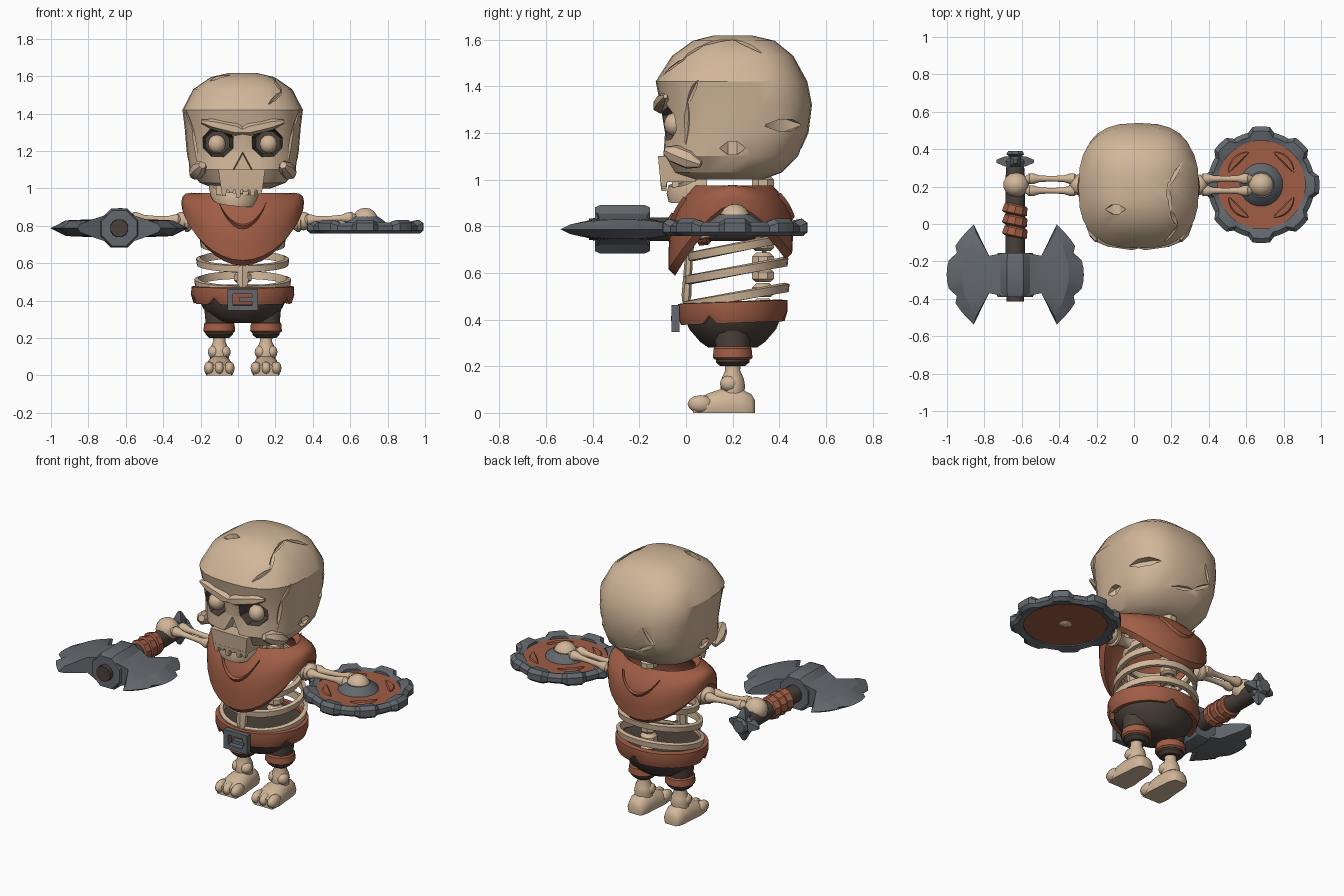
import bpy, bmesh
from math import sin, cos, pi, radians
from mathutils import Vector
from mathutils.bvhtree import BVHTree

if "Cube" in bpy.data.objects:
    bpy.data.objects.remove(bpy.data.objects["Cube"])


def material(name, rgb):
    m = bpy.data.materials.new(name)
    m.use_nodes = True
    m.diffuse_color = (*rgb, 1)
    m.node_tree.nodes["Principled BSDF"].inputs["Base Color"].default_value = (*rgb, 1)
    return m


BONE = material("bone", (.64, .47, .32))
LEATHER = material("red leather", (.35, .11, .06))
DARK = material("dark cloth", (.07, .053, .042))
METAL = material("iron", (.125, .14, .155))
MX, MY = .025, .2      # body axis


def select(ob):
    bpy.ops.object.select_all(action='DESELECT')
    ob.select_set(True)
    bpy.context.view_layer.objects.active = ob


def smooth(ob, angle=35):
    select(ob)
    bpy.ops.object.shade_smooth_by_angle(angle=radians(angle))


def finish(name, bm, mat, angle=35):
    bmesh.ops.recalc_face_normals(bm, faces=bm.faces)
    me = bpy.data.meshes.new(name)
    bm.to_mesh(me)
    bm.free()
    me.materials.append(mat)
    ob = bpy.data.objects.new(name, me)
    bpy.context.collection.objects.link(ob)
    smooth(ob, angle)
    return ob


def loft(name, rows, mat, closed=False, angle=35):
    """Skin a list of closed loops; cap the ends unless the rows close up."""
    bm = bmesh.new()
    vs = [[bm.verts.new(p) for p in row] for row in rows]
    n = len(rows[0])
    for i in range(len(vs) if closed else len(vs) - 1):
        a, b = vs[i], vs[(i + 1) % len(vs)]
        for j in range(n):
            k = (j + 1) % n
            bm.faces.new((a[j], a[k], b[k], b[j]))
    if not closed:
        bm.faces.new(vs[0])
        bm.faces.new(vs[-1])
    return finish(name, bm, mat, angle)


def lathe(name, a, b, profile, mat, n=12, sx=1, sy=1, angle=35):
    """Profile of (radius, fraction of the way from a to b)."""
    a, b = Vector(a), Vector(b)
    q = (b - a).to_track_quat('Z', 'Y')
    turn = [2 * pi * (i + .5) / n for i in range(n)]
    rows = [[a.lerp(b, h) + q @ Vector((r * sx * cos(t), r * sy * sin(t), 0)) for t in turn]
            for r, h in profile]
    return loft(name, rows, mat, angle=angle)


def ball(name, c, r, mat, seg=14):
    bm = bmesh.new()
    bmesh.ops.create_uvsphere(bm, u_segments=seg, v_segments=seg // 2 + 1, radius=1)
    bmesh.ops.scale(bm, vec=r, verts=bm.verts)
    bmesh.ops.translate(bm, vec=c, verts=bm.verts)
    return finish(name, bm, mat, 60)


def box(name, c, size, mat, taper=1):
    rows = [[(c[0] + sx * size[0] / 2 * f, c[1] + sy * size[1] / 2 * f, c[2] + h * size[2] / 2)
             for sx, sy in ((-1, -1), (1, -1), (1, 1), (-1, 1))] for h, f in ((-1, taper), (1, 1))]
    return loft(name, rows, mat)


def bone(name, a, b, r, knob):
    return lathe(name, a, b, [(knob * .4, -.05), (knob, .04), (knob, .12), (r, .25), (r * .85, .5),
                              (r, .75), (knob, .88), (knob, .96), (knob * .4, 1.05)], BONE)


def band(name, rx, ry, section, mat, n=32, lift=lambda t, z: 0, cy=MY):
    """Elliptic ring; section is a loop of (outward offset, z)."""
    rows = [[(MX + (rx + o) * cos(t), cy + (ry + o) * sin(t), z + lift(t, z)) for o, z in section]
            for t in (2 * pi * i / n for i in range(n))]
    return loft(name, rows, mat, closed=True)


# Skull
def oval(hw, yf, yb, z, n=28, e=.75):
    out = []
    for i in range(n):
        c, s = cos(2 * pi * i / n), sin(2 * pi * i / n)
        out.append(Vector((MX + hw * abs(c) ** e * (1 if c > 0 else -1),
                           (yf + yb) / 2 + (yb - yf) / 2 * abs(s) ** e * (1 if s > 0 else -1), z)))
    return out


levels = [(.15, .02, .33, 1.0), (.23, -.06, .41, 1.03), (.285, -.1, .48, 1.1), (.3, -.09, .525, 1.2),
          (.31, -.11, .54, 1.32), (.322, -.13, .52, 1.42), (.265, -.06, .46, 1.53),
          (.17, .03, .38, 1.595), (.07, .12, .28, 1.618)]
skull = loft("skull", [oval(*l) for l in levels], BONE)
skull.data.materials.append(DARK)
surface = BVHTree.FromPolygons([v.co for v in skull.data.vertices],
                               [p.vertices for p in skull.data.polygons])


def cut(cutter, slot=0):
    cutter.data.materials.clear()
    for m in (BONE, DARK):
        cutter.data.materials.append(m)
    for p in cutter.data.polygons:
        p.material_index = slot
    select(skull)
    mod = skull.modifiers.new("cut", 'BOOLEAN')
    mod.operation, mod.solver, mod.object = 'DIFFERENCE', 'EXACT', cutter
    bpy.ops.object.modifier_apply(modifier=mod.name)
    bpy.data.objects.remove(cutter)


def groove(points, w):
    hits = [surface.find_nearest(Vector(p))[0] for p in points]
    for a, b in zip(hits, hits[1:]):
        cut(lathe("cutter", a, b, [(.001, -.08), (w, .3), (w, .7), (.001, 1.08)], BONE, n=4))


for s in (-1, 1):
    x = MX + s * .135
    cut(lathe("cutter", (x, -.25, 1.245), (x, .04, 1.245), [(.1, 0), (.095, .45), (.07, 1)],
              BONE, n=8, sy=.92), 1)
    groove([(MX + s * .3, .05, 1.42), (MX + s * .3, -.01, 1.32), (MX + s * .3, -.03, 1.16)], .014)
    groove([(MX + s * .32, .15, 1.13), (MX + s * .32, .25, 1.13)], .04)
cut(loft("cutter", [[(MX - .07 * f, y, 1.08), (MX + .07 * f, y, 1.08), (MX, y, 1.08 + .13 * f)]
                    for y, f in ((-.25, 1.1), (-.03, .8))], BONE))
groove([(.26, .32, 1.56), (.18, .2, 1.6), (.2, .07, 1.58), (.25, -.03, 1.53), (.17, -.1, 1.46)], .014)
groove([(-.08, .54, 1.3), (-.14, .54, 1.19), (-.02, .52, 1.12), (.12, .5, 1.1)], .014)
groove([(.33, .35, 1.23), (.24, .52, 1.23)], .035)
groove([(-.16, .07, 1.6), (-.05, .08, 1.6)], .035)
smooth(skull, 30)

# Face: eyes, angled brow, cheekbones, upper jaw and teeth
for s, side in ((-1, "right"), (1, "left")):
    ball(side + "_eye", (MX + s * .138, -.05, 1.237), (.05, .045, .05), BONE, 10)
    lathe(side + "_brow", (MX - s * .01, -.115, 1.305), (MX + s * .21, -.09, 1.355),
          [(.012, -.02), (.034, .2), (.03, .75), (.01, 1.05)], BONE, n=6)
    lathe(side + "_cheekbone", (MX + s * .22, -.075, 1.12), (MX + s * .262, .05, 1.07),
          [(.02, -.1), (.04, .2), (.042, .7), (.015, 1.1)], BONE, n=7)
box("upper_jaw", (MX - .005, -.035, 1.045), (.25, .17, .11), BONE, .88)
for i, h in enumerate((.05, .035, .06, .03, .05, .04)):
    box("upper_tooth", (MX - .1 + i * .038, -.095, 1.01 - h / 2), (.034, .035, h), BONE, .6)

# Crooked lower jaw
rows = []
for i in range(13):
    t = pi + pi * i / 12
    x, y = -.02 + .12 * cos(t), .09 + .155 * sin(t)
    up = .07 * (1 + sin(t)) ** 2 - .12 * (x + .02)
    rows.append([(x + o * cos(t), y + o * sin(t), z + up)
                 for o, z in ((-.02, .915), (.01, .905), (.018, .94), (.01, .975), (-.02, .975))])
loft("lower_jaw", rows, BONE)
for x, h in ((-.1, .05), (-.055, .03), (-.01, .045), (.04, .035)):
    box("lower_tooth", (x, -.045, .975 + h / 2 - .01), (.034, .03, h), BONE)

# Spine, sternum and ribs
for i in range(9):
    z = .43 + i * .066
    lathe("vertebra", (MX, .33, z), (MX, .33, z + .06),
          [(.035, 0), (.05, .2), (.05, .7), (.03, 1)], BONE, n=8)
lathe("sternum", (MX, .0, .47), (MX, .02, .8), [(.025, 0), (.035, .1), (.028, .6), (.04, 1)],
      BONE, n=6, sy=.6)
for z, rx, ry in ((.5, .245, .215), (.61, .235, .21), (.71, .215, .195), (.8, .18, .165)):
    band("rib", rx, ry, [(-.012, z - .022), (.01, z - .02), (.014, z + .014), (-.008, z + .02)],
         BONE, lift=lambda t, z: .038 * sin(t), cy=.215)


# Draped scarf, long at front and back, with hanging folds
def drape(t, f, o=0):
    c, s = cos(t), sin(t)
    drop = abs(s) ** 1.5 * (.28 if s < 0 else .21)
    reach = .275 if s < 0 else .255
    bulge = .035 * sin(pi * f) + o
    return (MX + c * (.235 + .09 * f + bulge), MY + s * (.17 + (reach - .17) * f + bulge),
            .975 - f * (.08 + drop) + .03 * sin(pi * f) + o)


steps = (0, .2, .4, .6, .8, 1)
loft("scarf", [[drape(t, f) for f in steps] + [drape(t, f, -.028) for f in reversed(steps)]
               for t in (2 * pi * i / 36 for i in range(36))], LEATHER, closed=True)
for name, mid in (("front_fold", -pi / 2), ("back_fold", pi / 2)):
    rows = []
    for i in range(13):
        u = i / 6 - 1
        w = .03 * (1 - u * u) + .004
        t, f = mid + u * .45, .58 - .33 * u * u
        rows.append([drape(t, f - w), drape(t, f + w * .6, .012), drape(t, f + w, -.004)])
    loft(name, rows, LEATHER)

# Shorts, belt and buckle
lathe("shorts", (MX, MY, .28), (MX, MY, .48),
      [(.12, 0), (.16, .12), (.215, .4), (.238, .65), (.245, .95)], DARK, n=20, sy=.88)
notches = (9, 21, 26, 37)
band("belt", .25, .21, [(-.015, .39), (.012, .385), (.026, .43), (.024, .475), (-.01, .478)], LEATHER,
     n=40, lift=lambda t, z: .008 * sin(t) + (.035 if z < .4 and round(t * 20 / pi) in notches else 0))
for s in (-1, 1):
    box("buckle_side", (MX + s * .066, -.045, .405), (.03, .035, .115), METAL)
    box("buckle_bar", (MX, -.045, .405 + s * .044), (.13, .033, .028), METAL)
box("buckle_pin", (MX + .02, -.05, .405), (.08, .03, .022), METAL)

# Legs and feet
for s, side in ((-1, "right"), (1, "left")):
    x = MX + s * .125
    lathe(side + "_trouser_leg", (x, MY, .2), (x, MY, .38),
          [(.055, 0), (.075, .1), (.075, .4), (.085, 1)], DARK)
    lathe(side + "_leg_strap", (x, MY, .228), (x, MY, .285),
          [(.078, 0), (.088, .15), (.084, .85), (.075, 1)], LEATHER)
    lathe(side + "_shin", (x, MY, .07), (x, MY, .22),
          [(.05, 0), (.055, .3), (.05, .5), (.033, .75), (.037, 1)], BONE)
    for k in (-1, 1):
        ball(side + "_ankle_knob", (x + k * .03, MY - .015, .125), (.033, .04, .035), BONE, 10)
    rows = []
    for y, w, h in ((.03, .07, .055), (.1, .078, .085), (.16, .07, .105), (.24, .065, .1),
                    (.28, .055, .08), (.295, .04, .055)):
        rows.append([(x + w * u, y, h * v) for u, v in
                     ((-.9, 0), (.9, 0), (1, .35), (.8, .8), (.35, 1), (-.35, 1), (-.8, .8), (-1, .35))])
    loft(side + "_foot", rows, BONE, angle=50)
    for k in (-1, 0, 1):
        ball(side + "_toe", (x + k * .054, .062, .038), (.03, .055, .038), BONE, 10)

# Arms
for side, s, hand in (("right", -1, -.63), ("left", 1, .68)):
    elbow = MX + s * .335
    bone(side + "_upper_arm", (MX + s * .12, MY, .83), (elbow - s * .02, .21, .82), .035, .055)
    ball(side + "_elbow", (elbow - s * .01, .21, .825), (.045, .055, .05), BONE)
    for k in (-1, 1):
        bone(side + "_forearm_bone", (elbow, .21 + k * .032, .83), (hand - s * .06, .21 + k * .032, .845),
             .018, .03)
    ball(side + "_hand", (hand, .21, .83), (.07, .066, .066), BONE)

# Round shield, lying flat under the left hand
SX, SY = .68, .21
lathe("shield_board", (SX, SY, .775), (SX, SY, .808), [(.25, 0), (.25, 1)], LEATHER, n=40)
lathe("shield_boss", (SX, SY, .8), (SX, SY, .85), [(.12, 0), (.11, .4), (.07, 1)], METAL, n=20)
rows = []
for i in range(64):
    t = 2 * pi * (i + .5) / 64 + pi / 8
    lug = i % 8 in (2, 3, 4, 5)
    r, top = (.312, .832) if lug else (.286, .818)
    rows.append([(SX + q * cos(t), SY + q * sin(t), z) for q, z in
                 ((.235, .768), (r - .02, .758), (r, .775), (r, top - .018), (r - .025, top), (.235, top - .01))])
loft("shield_rim", rows, METAL, closed=True)
for k in range(4):
    rows = []
    for i in range(9):
        u = i / 4 - 1
        t, w = pi / 4 + k * pi / 2 + u * .42, .022 * (1 - u * u) + .002
        rows.append([(SX + q * cos(t), SY + q * sin(t), z) for q, z in
                     ((.185 - w, .806), (.185 + w, .806), (.185 + w * .6, .815), (.185 - w * .6, .815))])
    loft("shield_crescent", rows, LEATHER)

# Double axe, held level in the right hand and pointing forward
AX, AY, AZ = -.635, -.27, .787


def shaft(name, y0, y1, r, mat, n=12):
    return lathe(name, (AX, y0, AZ), (AX, y1, AZ), [(r * .9, 0), (r, .1), (r, .9), (r * .9, 1)], mat, n)


shaft("axe_handle", -.415, .33, .053, DARK)
for i, y in enumerate((-.07, -.01, .05)):
    lathe("grip_wrap", (AX - .006, y, AZ), (AX + .006, y + .055, AZ),
          [(.058, 0), (.071, .15), (.066, .85), (.056, 1)], LEATHER, n=10)
shaft("axe_hub", -.39, -.155, .113, METAL, 8)
lathe("pommel", (AX, .28, AZ), (AX, .39, AZ),
      [(.04, 0), (.05, .2), (.06, .5), (.035, .75), (.052, .85), (.04, 1)], METAL, n=8)
for dx, dz in ((1, 0), (-1, 0), (0, 1), (0, -1)):
    lathe("pommel_spike", (AX, .335, AZ), (AX + dx * .1, .335, AZ + dz * .1),
          [(.04, 0), (.038, .55), (.012, 1)], METAL, n=4)
for s, side in ((-1, "right"), (1, "left")):
    rows = []
    for i in range(15):
        v = i / 7 - 1
        nick = .028 if i in (4, 10) else 0
        half = [(.06, .115 * v, .075), (.14, .1 * v, .048),
                (.285 - .075 * v * v, .225 * v, .042 * (1 - .5 * v * v))]
        edge = (.367 - .145 * v * v - nick, .268 * v, 0)
        rows.append([(AX + s * x, AY + y, AZ + z) for x, y, z in
                     half + [edge] + [(x, y, -z) for x, y, z in reversed(half)]])
    loft(side + "_axe_blade", rows, METAL, angle=20)
